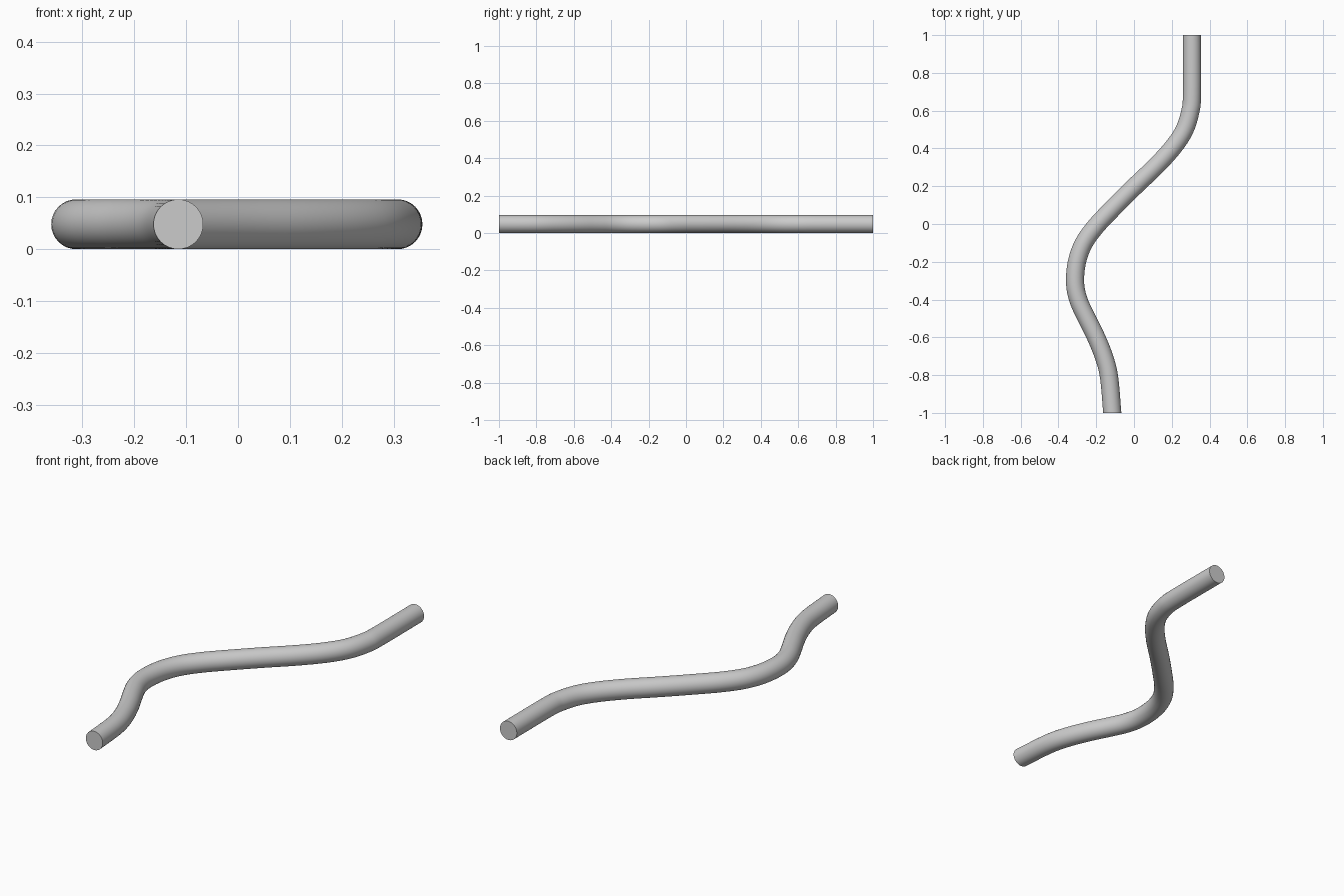
import bpy, bmesh, math
from mathutils import Vector

cube = bpy.data.objects.get("Cube")
if cube:
    bpy.data.objects.remove(cube, do_unlink=True)

RADIUS, SIDES, STEPS = 0.048, 32, 4

# Centre line of the winding tube, front to back
path = [Vector((x, y, RADIUS)) for x, y in (
    (-0.115, -1), (-0.132, -0.81), (-0.16, -0.70), (-0.205, -0.59),
    (-0.255, -0.49), (-0.295, -0.40), (-0.312, -0.31), (-0.302, -0.20),
    (-0.265, -0.10), (-0.20, -0.01), (-0.115, 0.08), (0, 0.195),
    (0.12, 0.31), (0.21, 0.41), (0.268, 0.50), (0.299, 0.60),
    (0.307, 0.69), (0.307, 1))]


def smooth_path(points):
    """Catmull-Rom samples through the points."""
    pts = [2 * points[0] - points[1]] + points + [2 * points[-1] - points[-2]]
    out = []
    for a, b, c, d in zip(pts, pts[1:], pts[2:], pts[3:]):
        for i in range(STEPS):
            t = i / STEPS
            out.append(0.5 * (2 * b + (c - a) * t + (2 * a - 5 * b + 4 * c - d) * t ** 2
                              + (3 * b - a - 3 * c + d) * t ** 3))
    return out + [points[-1]]


# Sweep a circle along the path, with end caps square to y
line = smooth_path(path)
bm = bmesh.new()
rings = []
for i, p in enumerate(line):
    tangent = (line[min(i + 1, len(line) - 1)] - line[max(i - 1, 0)]).normalized()
    if i in (0, len(line) - 1):
        tangent = Vector((0, 1, 0))
    side = Vector((tangent.y, -tangent.x, 0))
    ring = []
    for k in range(SIDES):
        angle = math.tau * k / SIDES
        offset = side * math.cos(angle) + Vector((0, 0, math.sin(angle)))
        ring.append(bm.verts.new(p + RADIUS * offset))
    rings.append(ring)
for r, s in zip(rings, rings[1:]):
    for k in range(SIDES):
        n = (k + 1) % SIDES
        bm.faces.new((r[k], r[n], s[n], s[k]))
bm.faces.new(rings[0])
bm.faces.new(rings[-1])
bmesh.ops.recalc_face_normals(bm, faces=bm.faces)

mesh = bpy.data.meshes.new("winding_tube")
bm.to_mesh(mesh)
bm.free()
tube = bpy.data.objects.new("winding_tube", mesh)
bpy.context.collection.objects.link(tube)

# Plain grey surface
grey = bpy.data.materials.new("light_grey")
grey.use_nodes = True
colour = (0.6, 0.6, 0.6, 1)
grey.diffuse_color = colour
grey.node_tree.nodes["Principled BSDF"].inputs["Base Color"].default_value = colour
mesh.materials.append(grey)

bpy.context.view_layer.objects.active = tube
tube.select_set(True)
bpy.ops.object.shade_smooth_by_angle(angle=math.radians(40))
